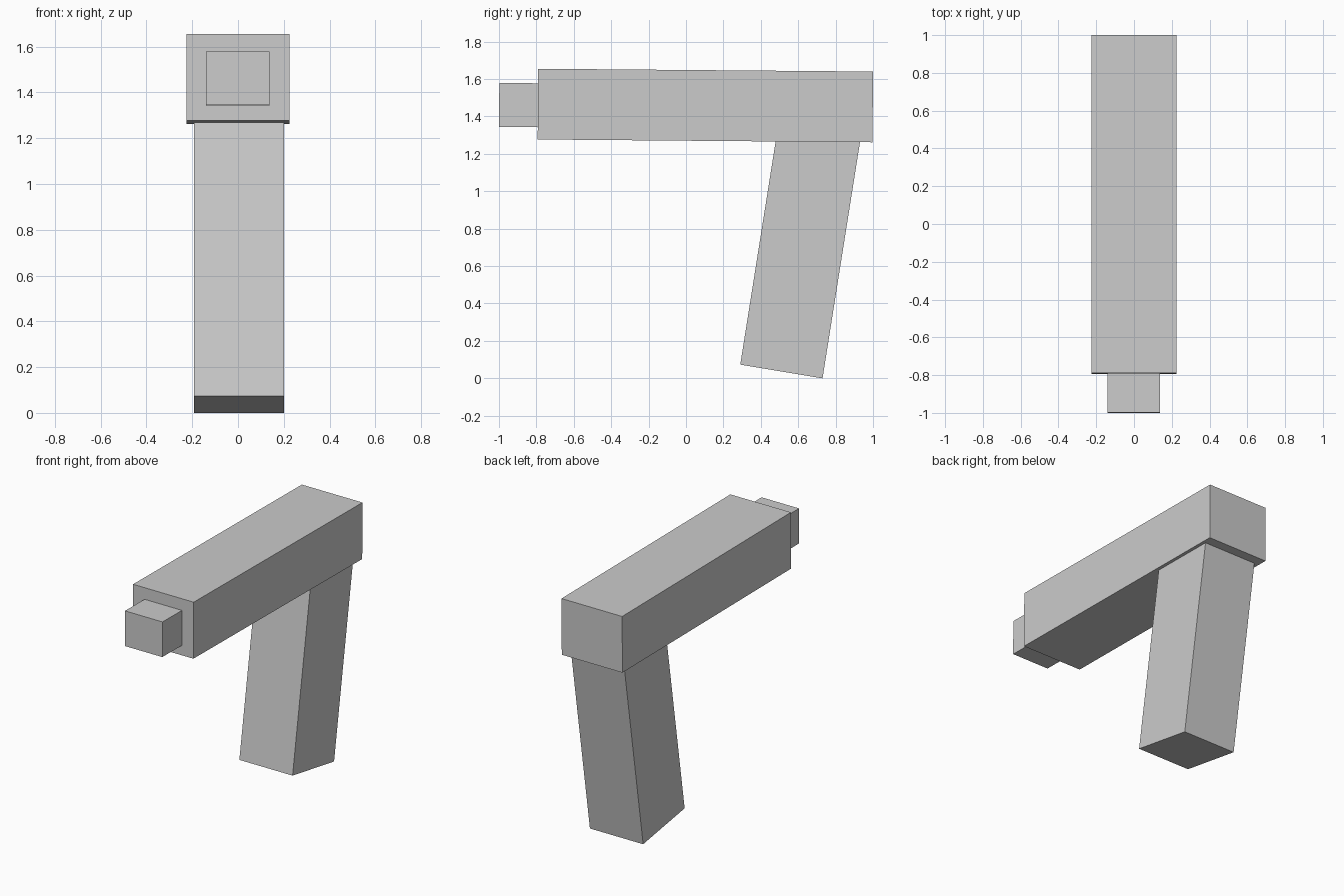
import bpy
import bmesh

if "Cube" in bpy.data.objects:
    bpy.data.objects.remove(bpy.data.objects["Cube"])


def side_block(name, profile, x0, x1):
    """Extrude a (y, z) side profile across the width from x0 to x1."""
    bm = bmesh.new()
    face = bm.faces.new([bm.verts.new((x0, y, z)) for y, z in profile])
    ext = bmesh.ops.extrude_face_region(bm, geom=[face])
    moved = [v for v in ext["geom"] if isinstance(v, bmesh.types.BMVert)]
    bmesh.ops.translate(bm, verts=moved, vec=(x1 - x0, 0, 0))
    bmesh.ops.recalc_face_normals(bm, faces=bm.faces)
    mesh = bpy.data.meshes.new(name)
    bm.to_mesh(mesh)
    bm.free()
    obj = bpy.data.objects.new(name, mesh)
    bpy.context.collection.objects.link(obj)
    return obj


# Long upper body, tilted very slightly
side_block("upper_body",
           [(-0.793, 1.277), (0.997, 1.262), (1.0, 1.64), (-0.79, 1.655)],
           -0.226, 0.224)

# Short square barrel, its rear end sunk into the body
side_block("barrel",
           [(-1.0, 1.344), (-0.70, 1.3415), (-0.698, 1.5765), (-0.998, 1.579)],
           -0.14, 0.138)

# Slanted grip, its top sunk into the body
side_block("grip",
           [(0.29, 0.073), (0.73, 0.0), (0.945, 1.356), (0.505, 1.429)],
           -0.193, 0.202)
